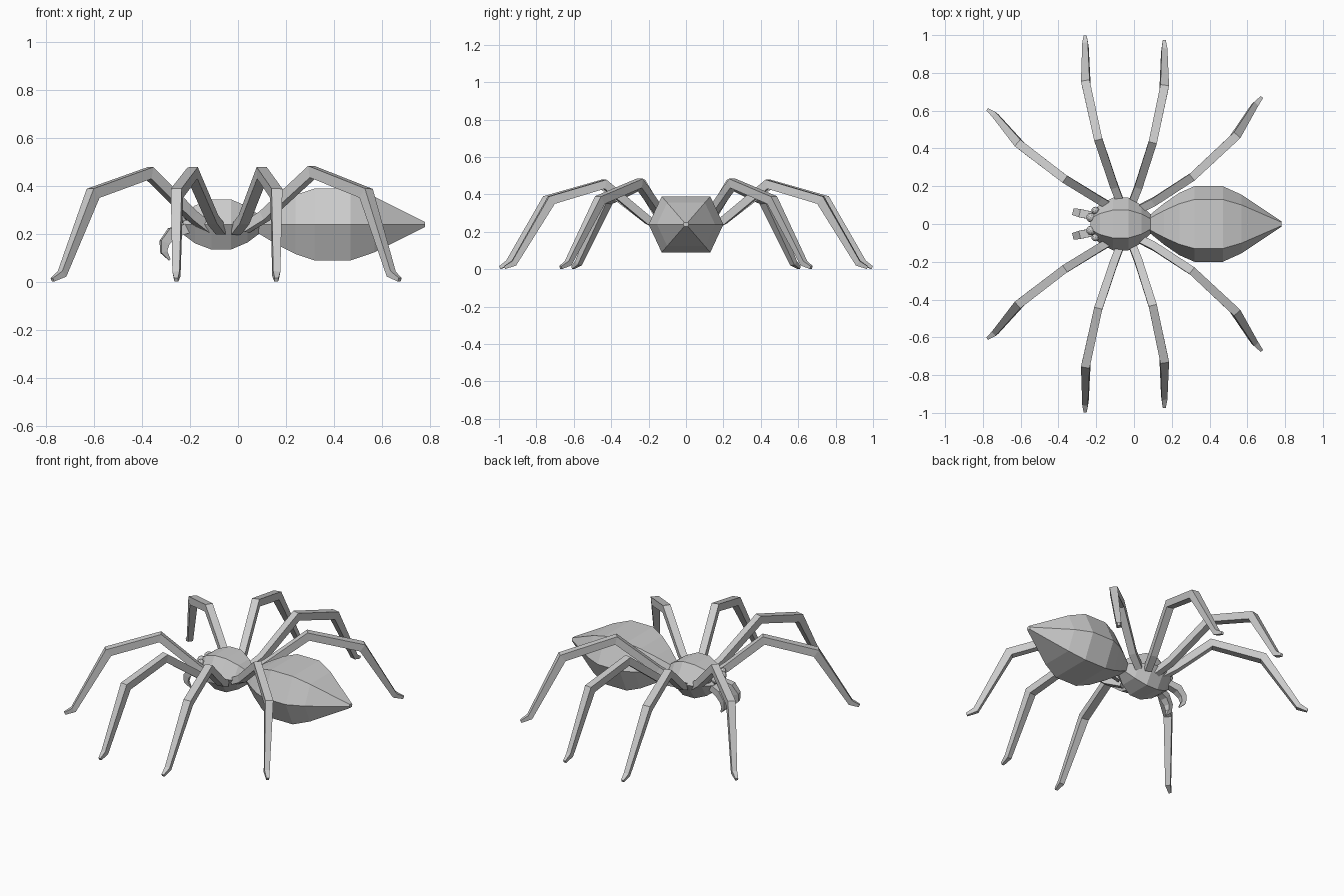
import bpy, bmesh, math
from mathutils import Vector

cube = bpy.data.objects.get("Cube")
if cube:
    bpy.data.objects.remove(cube, do_unlink=True)

grey = bpy.data.materials.new("plain grey")
grey.use_nodes = True
grey.diffuse_color = (0.6, 0.6, 0.6, 1)
grey.node_tree.nodes["Principled BSDF"].inputs["Base Color"].default_value = (0.6, 0.6, 0.6, 1)


def finish(name, bm):
    bmesh.ops.recalc_face_normals(bm, faces=bm.faces)
    mesh = bpy.data.meshes.new(name)
    bm.to_mesh(mesh)
    bm.free()
    mesh.materials.append(grey)
    obj = bpy.data.objects.new(name, mesh)
    bpy.context.collection.objects.link(obj)
    return obj


def loft(name, rings):
    """Skin a list of equal-sized rings of points and cap both ends."""
    bm = bmesh.new()
    loops = [[bm.verts.new(p) for p in ring] for ring in rings]
    n = len(loops[0])
    for a, b in zip(loops, loops[1:]):
        for i in range(n):
            j = (i + 1) % n
            bm.faces.new((a[i], a[j], b[j], b[i]))
    bm.faces.new(loops[0])
    bm.faces.new(loops[-1])
    return finish(name, bm)


def body(name, profile, shoulder, z=0.24):
    """Squashed six-sided body along x from (x, half width) pairs."""
    section = [(1, 0), (shoulder, .75), (-shoulder, .75),
               (-1, 0), (-shoulder, -.75), (shoulder, -.75)]
    return loft(name, [[(x, r * y, z + r * h) for y, h in section] for x, r in profile])


def limb(name, path, radii, side):
    """Square tapering limb with mitred joints; side mirrors it across y."""
    pts = [Vector((x, y * side, z)) for x, y, z in path]
    across = (pts[-1] - pts[0]).cross(Vector((0, 0, 1))).normalized()
    rings = []
    for i, (p, r) in enumerate(zip(pts, radii)):
        before = (p - pts[max(i - 1, 0)]).normalized()
        after = (pts[min(i + 1, len(pts) - 1)] - p).normalized()
        tangent = (before + after).normalized()
        wide = (across - tangent * across.dot(tangent)).normalized()
        miter = 1 / max(tangent.dot(after if after.length else before), .6)
        tall = wide.cross(tangent) * miter
        rings.append([p + (wide * a + tall * b) * r
                      for a, b in ((1, 1), (-1, 1), (-1, -1), (1, -1))])
    return loft(name, rings)


# Body
body("abdomen", [(.08, .045), (.16, .11), (.24, .165), (.32, .2),
                 (.47, .2), (.57, .155), (.78, .015)], .65)
body("thorax", [(-.23, .055), (-.18, .105), (-.11, .14), (-.03, .14),
                (.04, .1), (.09, .05)], .53)

# Legs: hip, thigh, knee, shin, ankle, toe
legs = {
    "front": [(-.12, .09, .22), (-.19, .13, .275), (-.37, .24, .455),
              (-.605, .42, .37), (-.735, .575, .033), (-.775, .605, .009)],
    "second": [(-.07, .11, .215), (-.105, .2, .26), (-.19, .45, .455),
               (-.255, .745, .37), (-.257, .95, .033), (-.258, .995, .009)],
    "third": [(-.01, .11, .215), (.025, .2, .26), (.1, .435, .455),
              (.16, .72, .37), (.16, .92, .033), (.16, .97, .009)],
    "rear": [(.03, .08, .225), (.11, .12, .275), (.31, .25, .46),
             (.535, .46, .37), (.64, .63, .033), (.675, .67, .009)],
}
for side, label in ((1, "back"), (-1, "near")):
    for name, path in legs.items():
        limb(f"{name}_leg_{label}", path, [.02, .021, .022, .023, .015, .008], side)
    # Curved fangs
    limb(f"fang_{label}", [(-.21, .042, .225), (-.275, .055, .205), (-.307, .062, .165),
                           (-.31, .064, .125), (-.285, .058, .092)],
         [.02, .022, .018, .012, .004], side)
    # Eyes
    for kind, x, y, z, r in (("inner", -.228, .034, .27, .025),
                             ("outer", -.205, .072, .275, .02)):
        bm = bmesh.new()
        bmesh.ops.create_icosphere(bm, subdivisions=2, radius=r)
        finish(f"{kind}_eye_{label}", bm).location = (x, y * side, z)
